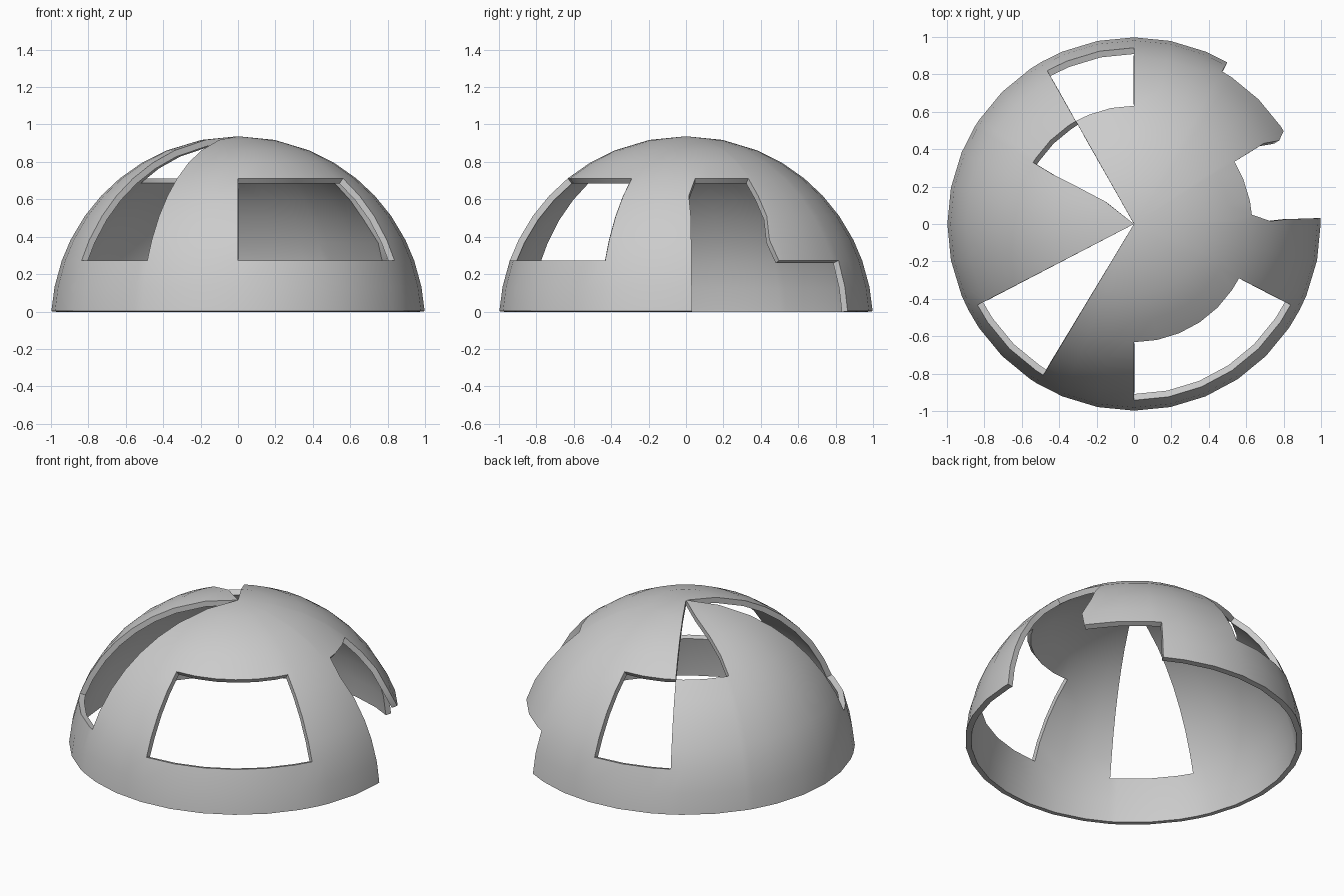
import bpy, bmesh
from math import sin, cos, radians

if "Cube" in bpy.data.objects:
    bpy.data.objects.remove(bpy.data.objects["Cube"])

CENTRE_Z = -0.063
# latitude rows; the panel bands change at rows 2 and 6
LATS = [3.73, 11.25, 19.57, 26.5, 35, 43, 50.8, 59, 67.5, 78.75]
# panel edges plus the regular segments of the sphere
EDGES = [1.8, 31.8, 60, 119.5, 148.6, 207.4, 239, 332.7]
AZ = sorted(set(EDGES + [i * 11.25 for i in range(32)]))
# small kinks along hand-cut edges: (azimuth, row) -> actual azimuth
KINKS = {(1.8, 6): 4.5, (1.8, 5): 1.2, (31.8, 3): 29.9,
         (148.6, 9): 142, (148.6, 8): 147}
# missing panels: azimuth from, azimuth to, first row, last row
OPENINGS = [
    (1.8, 60, 0, 2), (1.8, 31.8, 2, 6),
    (90, 119.5, 2, 6), (119.5, 148.6, 6, 10),
    (207.4, 239, 2, 10), (270, 332.7, 2, 6),
]


def is_open(az, row):
    return any(a < az < b and r0 <= row < r1 for a, b, r0, r1 in OPENINGS)


# outer skin of the dome
bm = bmesh.new()
grid = []
for r, lat in enumerate(LATS):
    ring = []
    for az in AZ:
        a, l = radians(KINKS.get((az, r), az)), radians(lat)
        ring.append(bm.verts.new((cos(l) * cos(a), cos(l) * sin(a), CENTRE_Z + sin(l))))
    grid.append(ring)
pole = bm.verts.new((0, 0, CENTRE_Z + 1))

n = len(AZ)
for r in range(len(LATS)):
    for c in range(n):
        d = (c + 1) % n
        mid = (AZ[c] + (AZ[d] if d else 360)) / 2
        if is_open(mid, r):
            continue
        if r + 1 < len(LATS):
            bm.faces.new((grid[r][c], grid[r][d], grid[r + 1][d], grid[r + 1][c]))
        else:
            bm.faces.new((grid[r][c], grid[r][d], pole))
bmesh.ops.delete(bm, geom=[v for v in bm.verts if not v.link_faces], context='VERTS')

mesh = bpy.data.meshes.new("broken_dome_shell")
bm.to_mesh(mesh)
bm.free()
dome = bpy.data.objects.new("broken_dome_shell", mesh)
bpy.context.collection.objects.link(dome)

# wall thickness, going inwards
solid = dome.modifiers.new("thickness", 'SOLIDIFY')
solid.thickness = 0.035
solid.offset = -1
bpy.context.view_layer.objects.active = dome
dome.select_set(True)
bpy.ops.object.modifier_apply(modifier=solid.name)
bpy.ops.object.shade_smooth_by_angle(angle=radians(35))
